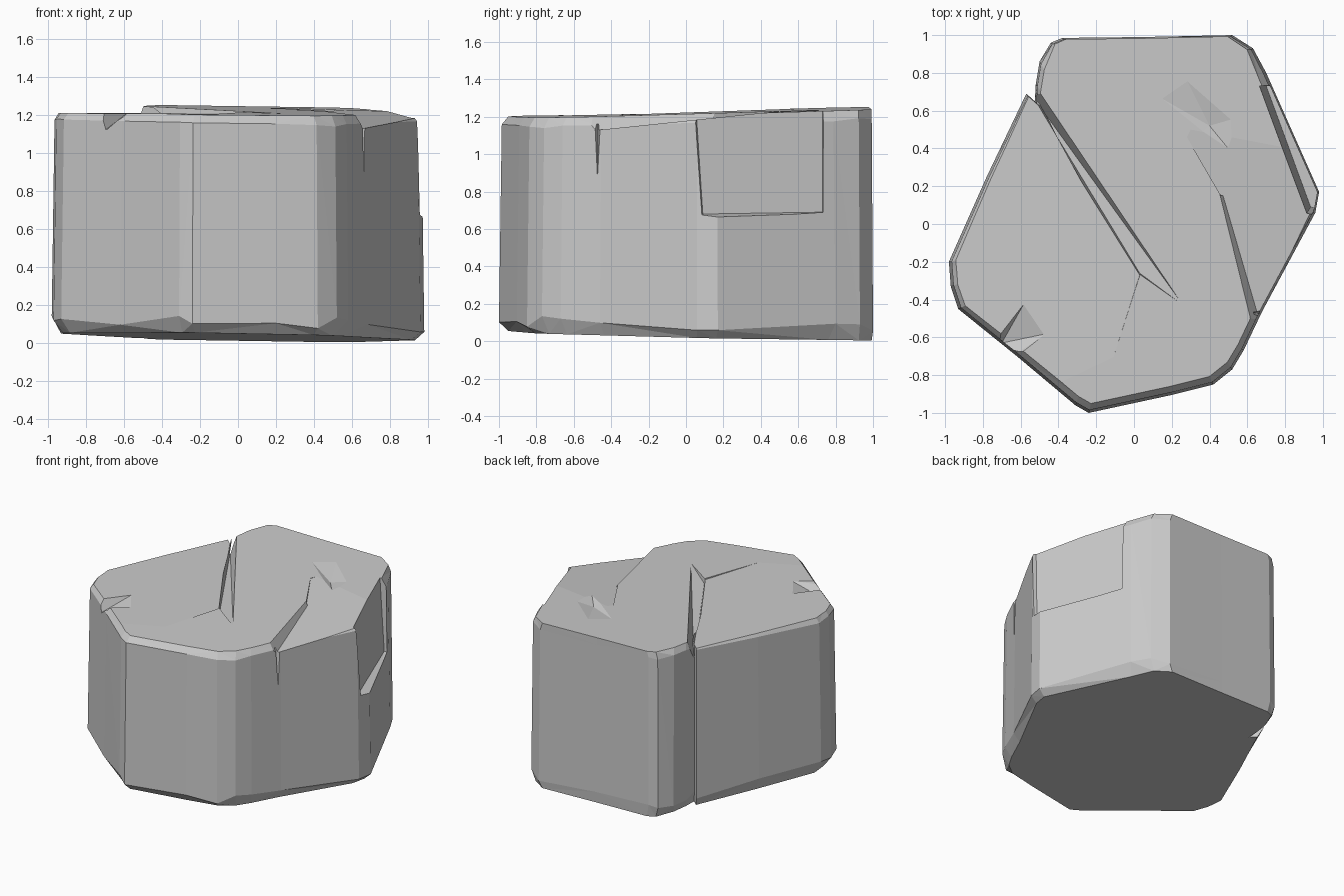
import bpy, bmesh, random
from mathutils import Vector

if "Cube" in bpy.data.objects:
    bpy.data.objects.remove(bpy.data.objects["Cube"])

random.seed(4)

# worn hexagonal footprint, counter-clockwise, with a nick where the main crack exits
OUTLINE = [(-0.24, -1.0), (0.2, -0.905), (0.42, -0.85), (0.52, -0.77), (0.58, -0.67),
           (0.68, -0.46), (0.96, 0.06), (0.98, 0.17), (0.7, 0.8), (0.63, 0.93),
           (0.52, 1.0), (0.05, 0.99), (-0.38, 0.985), (-0.44, 0.96), (-0.5, 0.86), (-0.52, 0.74),
           (-0.525, 0.65), (-0.57, 0.69), (-0.78, 0.25), (-0.98, -0.2), (-0.97, -0.33),
           (-0.93, -0.45), (-0.62, -0.7), (-0.31, -0.96)]


def top_z(x, y):
    return 1.222 - 0.015 * x + 0.025 * y


def left_z(x, y):
    return 1.207 - 0.004 * x + 0.002 * y


def right_z(x, y):
    return 1.178 + 0.104 * y


def base_z(x, y):
    return 0.032 - 0.015 * x - 0.02 * y


def inset(x, y, k):
    return x * k, y * (0.993 if y > 0.9 else k)


def make_object(name, bm):
    bmesh.ops.recalc_face_normals(bm, faces=bm.faces)
    mesh = bpy.data.meshes.new(name)
    bm.to_mesh(mesh)
    bm.free()
    ob = bpy.data.objects.new(name, mesh)
    bpy.context.collection.objects.link(ob)
    return ob


# main block: four stacked rings with chipped chamfers
bm = bmesh.new()
rings = [[], [], [], []]
for x, y in OUTLINE:
    a, b = inset(x, y, 0.95)
    rings[0].append(bm.verts.new((a, b, base_z(a, b))))
    rings[1].append(bm.verts.new((x, y, base_z(x, y) + random.uniform(0.03, 0.1))))
    c, d = inset(x, y, 0.985)
    rings[2].append(bm.verts.new((c, d, top_z(c, d) - random.uniform(0.04, 0.06))))
    e, f = inset(x, y, 0.95)
    rings[3].append(bm.verts.new((e, f, top_z(e, f))))
n = len(OUTLINE)
for lo, hi in zip(rings, rings[1:]):
    for i in range(n):
        j = (i + 1) % n
        bm.faces.new((lo[i], lo[j], hi[j], hi[i]))
bm.faces.new(rings[0][::-1])
bm.faces.new(rings[3])
bmesh.ops.triangulate(bm, faces=[f for f in bm.faces if len(f.verts) == 4])
rock = make_object("rock_block", bm)

cutters = []


def cut(points):
    """Subtract the convex hull of the points from the rock."""
    bm = bmesh.new()
    for p in points:
        bm.verts.new(p)
    res = bmesh.ops.convex_hull(bm, input=bm.verts[:])
    loose = [v for v in bm.verts if not v.link_faces]
    bmesh.ops.delete(bm, geom=loose, context='VERTS')
    ob = make_object("cutter", bm)
    ob.hide_render = True
    mod = rock.modifiers.new("cut", 'BOOLEAN')
    mod.operation = 'DIFFERENCE'
    mod.solver = 'EXACT'
    mod.object = ob
    cutters.append(ob)


def plate(poly, height, lean):
    """Lower the top inside a polygon; the cut walls lean by an xy offset."""
    low = [(x, y, height(x, y)) for x, y in poly]
    high = [(x + lean[0], y + lean[1], height(x, y) + 0.2) for x, y in poly]
    cut(low + high)


# lower left plate with its stepped crack
plate([(-0.55, 0.70), (0.03, -0.27), (-0.25, -1.15), (-1.2, -1.15), (-1.2, 0.70)],
      left_z, (0.04, 0.03))
cut([(-0.54, 0.73, 1.3), (-0.5, 0.73, 1.3), (-0.54, 0.68, 1.12),
     (0.0, -0.26, 1.3), (0.06, -0.22, 1.3), (0.03, -0.26, 1.18), (0.26, -0.43, 1.21)])

# sunken right plate, in two parts along the bent crack
plate([(0.28, 0.46), (0.46, 0.15), (1.2, 0.15), (1.2, 0.9), (0.5, 0.9)], right_z, (0, 0))
plate([(0.47, 0.155), (0.66, -0.46), (0.69, -0.6), (1.2, -0.6), (1.2, 0.155)],
      right_z, (-0.12, 0))

# narrow slit down the right side
cut([(0.62, -0.47, 1.16), (0.72, -0.52, 1.16), (0.74, -0.44, 1.16), (0.685, -0.475, 0.73),
     (0.75, -0.48, 0.73)])

# ledge split on the back right face
cut([(0.935, 0.09, 0.68), (0.70, 0.73, 0.69), (0.91, 0.05, 1.3), (0.66, 0.73, 1.3),
     (1.1, 0.05, 0.64), (0.9, 0.75, 0.68), (1.1, 0.0, 1.3), (0.9, 0.75, 1.3)])

# chip on the front left rim
cut([(-0.74, -0.6, 1.25), (-0.58, -0.7, 1.25), (-0.70, -0.63, 1.12), (-0.8, -0.8, 1.15),
     (-0.57, -0.40, 1.22), (-0.46, -0.58, 1.215)])

# chip by the left rim
cut([(-1.05, -0.25, 1.25), (-1.0, -0.45, 1.1), (-0.88, -0.42, 1.23), (-1.0, -0.5, 1.25)])

# small hollow in the top
cut([(0.27, 0.78, 1.24), (0.12, 0.68, 1.24), (0.57, 0.57, 1.24), (0.63, 0.24, 1.24),
     (0.32, 0.45, 1.26), (0.40, 0.52, 1.205)])

# bake the cuts and clear the helpers
dg = bpy.context.evaluated_depsgraph_get()
dg.update()
baked = bpy.data.meshes.new_from_object(rock.evaluated_get(dg))
rock.modifiers.clear()
rock.data = baked
for ob in cutters:
    bpy.data.objects.remove(ob)
for p in rock.data.polygons:
    p.use_smooth = False
